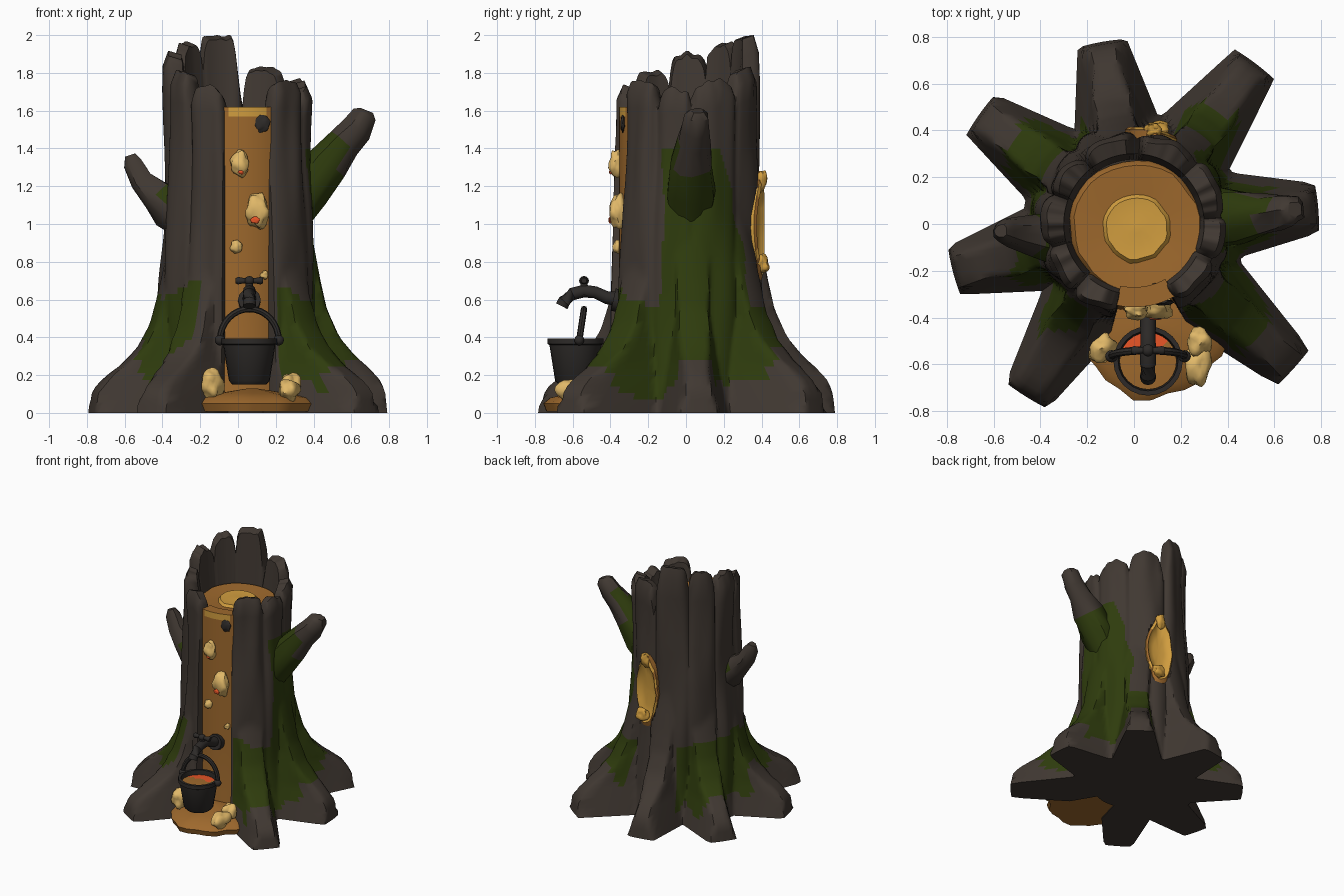
import bpy, bmesh, math
from mathutils import Vector, noise

if "Cube" in bpy.data.objects:
    bpy.data.objects.remove(bpy.data.objects["Cube"])

def mat(name, r, g, b):
    m = bpy.data.materials.new(name)
    m.diffuse_color = (r, g, b, 1)
    m.use_nodes = True
    m.node_tree.nodes["Principled BSDF"].inputs["Base Color"].default_value = m.diffuse_color
    return m

BARK = mat("bark_grey", 0.052, 0.040, 0.032)
MOSS = mat("moss_green", 0.028, 0.045, 0.004)
SAP = mat("sap_brown", 0.34, 0.140, 0.026)
GOLD = mat("heartwood_gold", 0.64, 0.34, 0.05)
CREAM = mat("pale_resin", 0.75, 0.48, 0.14)
IRON = mat("black_iron", 0.026, 0.023, 0.021)
RED = mat("hot_red", 0.80, 0.09, 0.02)

def lerp(table, z):
    for (a, p), (b, q) in zip(table, table[1:]):
        if z <= b:
            return p + (q - p) * max(0, (z - a) / (b - a))
    return table[-1][1]

def finish(name, bm, mats, rule=None, angle=40):
    bmesh.ops.recalc_face_normals(bm, faces=bm.faces)
    me = bpy.data.meshes.new(name)
    for m in mats:
        me.materials.append(m)
    if rule:
        for f in bm.faces:
            f.material_index = int(rule(f.calc_center_median()))
    bm.to_mesh(me)
    bm.free()
    ob = bpy.data.objects.new(name, me)
    bpy.context.collection.objects.link(ob)
    bpy.ops.object.select_all(action='DESELECT')
    ob.select_set(True)
    bpy.context.view_layer.objects.active = ob
    bpy.ops.object.shade_smooth_by_angle(angle=math.radians(angle))
    return ob

def skin(bm, rings):
    # bridge successive closed rings of points with quads, cap both ends
    vs = [[bm.verts.new(p) for p in ring] for ring in rings]
    n = len(vs[0])
    for a, b in zip(vs, vs[1:]):
        for i in range(n):
            j = (i + 1) % n
            bm.faces.new((a[i], a[j], b[j], b[i]))
    bm.faces.new(vs[0])
    bm.faces.new(vs[-1])

def tube(name, pts, mats, n=10, rule=None, bump=0.0):
    # pts: (x, y, z, radius)
    bm = bmesh.new()
    P = [Vector(p[:3]) for p in pts]
    rings = []
    for k, p in enumerate(P):
        d = (P[min(k + 1, len(P) - 1)] - P[max(k - 1, 0)]).normalized()
        side = d.cross(Vector((0, 1, 0.01)) if abs(d.y) < 0.8 else Vector((1, 0, 0))).normalized()
        up = side.cross(d)
        ring = []
        for i in range(n):
            t = 2 * math.pi * i / n
            v = side * math.cos(t) + up * math.sin(t)
            ring.append(p + v * pts[k][3] * (1 + bump * noise.noise(v * 2 + p * 5)))
        rings.append(ring)
    skin(bm, rings)
    return finish(name, bm, mats, rule)

def lathe(name, prof, mats, cx=0, cy=0, n=32, rule=None, bump=0.0):
    bm = bmesh.new()
    rings = []
    for r, z in prof:
        ring = []
        for i in range(n):
            t = 2 * math.pi * i / n
            q = r * (1 + bump * noise.noise(Vector((math.cos(t), math.sin(t), 0)) * 2.5))
            ring.append((cx + q * math.cos(t), cy + q * math.sin(t), z))
        rings.append(ring)
    skin(bm, rings)
    return finish(name, bm, mats, rule)

def lump(name, pos, size, m, bump=0.4):
    bm = bmesh.new()
    bmesh.ops.create_icosphere(bm, subdivisions=3, radius=1)
    for v in bm.verts:
        k = 1 + bump * noise.noise(v.co * 1.4 + Vector(pos) * 9)
        v.co = Vector([pos[i] + v.co[i] * size[i] * k for i in range(3)])
    finish(name, bm, [m], angle=50)

# ---- trunk: bark plates (start angle, end angle, top height); the first is the front slot
PLATES = [(-101, -62, 1.5), (-62, -25, 1.76), (-25, 5, 1.72), (5, 45, 1.76), (45, 88, 1.83),
          (88, 128, 2.0), (128, 160, 1.96), (160, 195, 1.9), (195, 228, 1.81), (228, 259, 1.73)]
# roots: (angle, length, height factor)
ROOTS = [(100, .79, 1), (53, .86, .95), (5, .79, 1), (-42, .92, .85), (-122, .87, .8), (-165.5, .80, .85), (144.5, .81, .9)]
BASE = [(0, .47), (.2, .43), (.4, .415), (.7, .405), (1, .392), (1.5, .38), (2, .385)]
REACH = [(0, 1), (.12, .97), (.18, .9), (.25, .74), (.3, .6), (.4, .4), (.55, .24), (.7, .16), (.9, .07), (1.1, 0)]

def plate(deg):
    deg = (deg + 101) % 360 - 101
    for k, (a, b, h) in enumerate(PLATES):
        if a <= deg < b:
            return k, 2 * (deg - a) / (b - a) - 1, h, deg

def top_of(deg):
    k, u, h, deg = plate(deg)
    if k == 0:
        return h
    return (h - .09 * u ** 8 - .03 * u * u - .17 * math.exp(-((deg - 88) / 4) ** 2)
            + .03 * noise.noise(Vector((deg * .12, 0, 0))))

def radius(deg, z):
    k, u, h, deg = plate(deg)
    t = math.radians(deg)
    groove = .035 + .05 * max(0, min(1, (z - 1.1) / .5))
    r = lerp(BASE, z) * (1.01 - groove * abs(u) ** 5)
    r += .03 * noise.noise(Vector((math.cos(t) * 3, math.sin(t) * 3, z * 1.5)))
    if k == 0:
        return .30
    if ((deg - 79) / 14) ** 2 + ((z - .98) / .24) ** 2 < 1:
        return .335
    for a, L, hf in ROOTS:
        d = abs((deg - a + 180) % 360 - 180)
        g = lerp(REACH, z / hf)
        if d > 55 or g <= 0:
            continue
        d = math.radians(d)
        end = .37 + (L - .37) * g
        end -= .35 * d * d
        w1, w0 = .105 - .32 * min(z, .25), .20 - .2 * min(z, .5)
        B = (w1 - w0) / (L - .35)
        q = end / math.cos(d)
        den = math.sin(d) - B * math.cos(d)
        if den > 0:
            q = min(q, (w0 - .35 * B) / den)
        r = max(r, q)
    return r

N = 180
degs = [-101 + 360 * (i + .5) / N for i in range(N)]
def ring(fr, fz):
    out = []
    for d in degs:
        z = fz(d)
        r = fr(d, z)
        out.append((r * math.cos(math.radians(d)), r * math.sin(math.radians(d)), z))
    return out
rings = [ring(radius, lambda d, z=i * .035: z) for i in range(41)]
for s in (.3, .6, .85):
    rings.append(ring(radius, lambda d, s=s: 1.4 + s * (top_of(d) - 1.4)))
rings.append(ring(lambda d, z: radius(d, z) - .025, top_of))
rings.append(ring(lambda d, z: .30, lambda d: top_of(d) - .02))
rings.append(ring(lambda d, z: .275, lambda d: min(1.56, top_of(d) - .03)))

def mossy(c):
    a = math.degrees(math.atan2(c.y, c.x))
    r = math.hypot(c.x, c.y)
    n = noise.noise(c * 4) * .12
    if -118 < a < -60 or r < .34:
        return False
    reach = .72 if -60 < a < -20 else .65 if a > 120 else .58
    low = .12 + n < c.z < .6 + n and r < reach + n and not 66 < a < 116
    side = c.z > .27 and -18 + n * 60 < a < 48 - 18 * max(0, c.z - .9) / .5 + n * 60 and c.z < 1.46 + n
    return low or side

bm = bmesh.new()
skin(bm, rings)
finish("bark_trunk", bm, [BARK, MOSS], mossy, 50)

# ---- broken branches
tube("right_branch", [(.24, .02, 1.0, .11), (.36, .02, 1.18, .125), (.47, .03, 1.32, .115), (.56, .04, 1.43, .085),
                      (.63, .05, 1.5, .075), (.675, .06, 1.575, .062), (.685, .06, 1.6, .035)],
     [BARK, MOSS], 12, lambda c: c.x < .46 + .3 * noise.noise(c * 5), .25)
tube("left_branch", [(-.25, -.06, .98, .09), (-.35, -.06, 1.08, .11), (-.43, -.05, 1.15, .09), (-.51, -.04, 1.23, .062),
                     (-.555, -.03, 1.32, .05), (-.57, -.03, 1.365, .028)], [BARK, MOSS], 12, lambda c: c.x > -.4 and c.z > 1.1, .25)

# ---- heartwood disc inside the rim
lathe("heartwood_disc", [(.29, 1.3), (.29, 1.57), (.27, 1.595), (.2, 1.59), (.145, 1.585), (.13, 1.605), (.07, 1.6), (.02, 1.605)],
      [SAP, GOLD], .01, -.02, rule=lambda c: math.hypot(c.x - .01, c.y + .02) < .142, bump=.08)

# ---- sap strip running down the front slot
bm = bmesh.new()
strip = []
for z in (.05, .2, .4, .6, .8, 1, 1.2, 1.4, 1.57, 1.575, 1.6, 1.62):
    r = .355 + .05 * max(0, .4 - z)
    arc = [math.radians(-102.5 + 4.2 * i) for i in range(11)]
    strip.append([(q * math.cos(a), q * math.sin(a), z) for q, aa in ((r, arc), (.27, arc[::-1])) for a in aa])
skin(bm, strip)
finish("sap_strip", bm, [SAP, GOLD], lambda c: 1.572 < c.z < 1.619 and -.05 < c.x < .16 and c.y < -.32)

# ---- sap pool at the foot
lathe("sap_pool", [(.31, .008), (.325, .05), (.29, .08), (.18, .105), (.02, .13)], [SAP], .075, -.42, n=28, bump=.12)

# ---- resin lumps: (position, size)
for k, (p, s) in enumerate([((.01, -.37, 1.32), (.05, .035, .07)), ((.10, -.36, 1.07), (.065, .045, .09)),
                            ((-.01, -.36, .88), (.03, .025, .035)), ((.14, -.335, .73), (.022, .02, .022)),
                            ((-.14, -.53, .15), (.06, .065, .08)), ((.27, -.60, .12), (.055, .09, .06)),
                            ((.28, -.50, .15), (.05, .06, .07))]):
    lump("resin_lump_%d" % (k + 1), p, s, CREAM)
lump("red_speck_upper", (.015, -.398, 1.275), (.016, .008, .012), RED)
lump("red_speck_lower", (.09, -.402, 1.02), (.025, .008, .018), RED)
lump("dark_knot", (.125, -.335, 1.53), (.042, .012, .045), IRON)
lump("dark_chip", (.11, -.29, 1.595), (.04, .035, .008), IRON)

# ---- open wound on the back: raised brown rim, gold hollow
bm = bmesh.new()
wound = []
for s, r in ((1.2, .34), (1.14, .405), (1.0, .415), (.88, .392), (.5, .378), (.05, .374)):
    loop = []
    for i in range(28):
        t = 2 * math.pi * i / 28
        k = s * (1 + .15 * noise.noise(Vector((math.cos(t) * 2, math.sin(t) * 2, 3))))
        a = math.radians(79) - .25 * k * math.cos(t) * (1 - .2 * abs(math.sin(t)))
        loop.append((r * math.cos(a), r * math.sin(a), .98 + .25 * k * math.sin(t)))
    wound.append(loop)
skin(bm, wound)
finish("back_wound", bm, [SAP, GOLD], lambda c: ((c.z - .98) / .25) ** 2 + ((c.x - .075) / .1) ** 2 < 1)
lump("wound_drip", (.10, .405, .79), (.05, .035, .05), GOLD)
lump("wound_crest", (.08, .40, 1.23), (.035, .03, .06), GOLD)

# ---- iron tap
tube("tap_spout", [(.06, -.33, .60, .04), (.06, -.42, .61, .034), (.06, -.48, .638, .032), (.06, -.54, .645, .034),
                   (.06, -.60, .63, .034), (.06, -.645, .59, .034), (.06, -.658, .565, .034)], [IRON], 12)
tube("tap_flange", [(.06, -.34, .59, .06), (.06, -.385, .60, .06)], [IRON], 12)
tube("tap_stem", [(.06, -.54, .62, .028), (.06, -.54, .66, .02), (.06, -.54, .70, .02)], [IRON])
tube("tap_handle", [(-.012, -.54, .70, .014), (0, -.54, .70, .02), (.03, -.54, .70, .014), (.09, -.54, .70, .014),
                    (.12, -.54, .70, .02), (.132, -.54, .70, .014)], [IRON])
lump("tap_knob", (.06, -.54, .70), (.026, .026, .024), IRON, 0)

# ---- hanging pot with sap, bail and lugs
lathe("pot", [(.02, .15), (.09, .15), (.108, .17), (.138, .36), (.148, .365), (.148, .395), (.128, .395), (.118, .3), (.02, .3)],
      [IRON], .06, -.585, n=24)
lathe("pot_sap", [(.12, .33), (.122, .36), (.09, .362), (.05, .363), (.01, .363)], [SAP, RED], .06, -.585, n=24,
      rule=lambda c: c.z > .35 and c.y > -.545 and c.x < .14)
bail = []
for i in range(17):
    t = math.pi * i / 16
    bail.append((.06 - .155 * math.cos(t), -.565 + .025 * math.sin(t), .385 + .165 * math.sin(t), .017))
tube("pot_bail", bail, [IRON], 8)
for sx in (-1, 1):
    lump("pot_lug_%s" % ("left" if sx < 0 else "right"), (.06 + .155 * sx, -.565, .385), (.028, .026, .028), IRON, 0)
